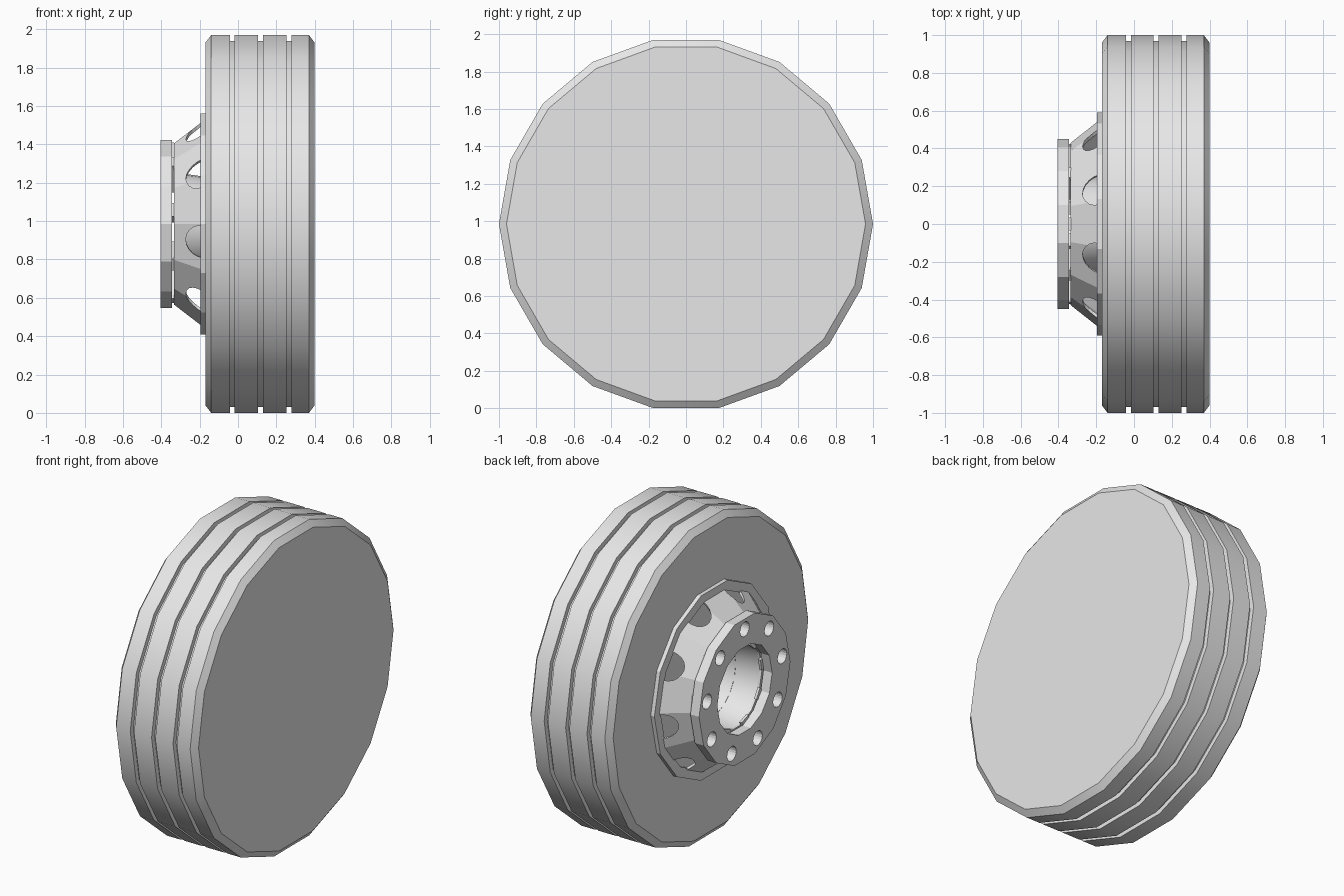
import bpy, bmesh, math
from mathutils import Matrix, Vector

cube = bpy.data.objects.get("Cube")
if cube:
    bpy.data.objects.remove(cube, do_unlink=True)

AXLE_Z = 0.985
BOLT_ANGLES = [10 + 40 * k for k in range(9)]
WINDOW_ANGLES = [30 + 40 * k for k in range(9)]

grey = bpy.data.materials.new("light_grey")
grey.use_nodes = True
grey.diffuse_color = (0.8, 0.8, 0.8, 1)
grey.node_tree.nodes["Principled BSDF"].inputs["Base Color"].default_value = (0.8, 0.8, 0.8, 1)


def polar(x, r, degrees):
    a = math.radians(degrees)
    return Vector((x, r * math.cos(a), AXLE_Z + r * math.sin(a)))


def make_object(name, bm):
    mesh = bpy.data.meshes.new(name)
    bm.to_mesh(mesh)
    bm.free()
    mesh.materials.append(grey)
    obj = bpy.data.objects.new(name, mesh)
    bpy.context.collection.objects.link(obj)
    return obj


def lathe(name, profile, sides, closed=True, caps=False):
    """Turn an (x, radius) profile about the axle."""
    bm = bmesh.new()
    rings = [[bm.verts.new(polar(x, r, 360 * i / sides)) for i in range(sides)]
             for x, r in profile]
    pairs = list(zip(rings, rings[1:]))
    if closed:
        pairs.append((rings[-1], rings[0]))
    for a, b in pairs:
        for i in range(sides):
            j = (i + 1) % sides
            bm.faces.new((a[i], a[j], b[j], b[i]))
    if caps:
        bm.faces.new(rings[0])
        bm.faces.new(rings[-1])
    if closed or caps:
        bmesh.ops.recalc_face_normals(bm, faces=bm.faces)
    return make_object(name, bm)


def smooth(obj, degrees):
    bpy.ops.object.select_all(action='DESELECT')
    obj.select_set(True)
    bpy.context.view_layer.objects.active = obj
    bpy.ops.object.shade_smooth_by_angle(angle=math.radians(degrees))


def cutters(name, placements, radius, depth):
    """One mesh of cylinders, each at a centre and along an axis."""
    bm = bmesh.new()
    for centre, axis in placements:
        turn = Vector((0, 0, 1)).rotation_difference(axis).to_matrix().to_4x4()
        bmesh.ops.create_cone(bm, cap_ends=True, segments=20, radius1=radius, radius2=radius,
                              depth=depth, matrix=Matrix.Translation(centre) @ turn)
    obj = make_object(name, bm)
    obj.hide_render = True
    return obj


def cut(obj, cutter):
    mod = obj.modifiers.new("holes", 'BOOLEAN')
    mod.operation = 'DIFFERENCE'
    mod.solver = 'EXACT'
    mod.object = cutter
    bpy.ops.object.select_all(action='DESELECT')
    bpy.context.view_layer.objects.active = obj
    obj.select_set(True)
    bpy.ops.object.modifier_apply(modifier=mod.name)


# Tyre: chamfered shoulders, three tread grooves, blind centre recess
profile = [(0.40, 0.96), (0.37, 1.0)]
for groove in (0.265, 0.117, -0.03):
    profile += [(groove + 0.013, 1.0), (groove + 0.013, 0.97),
                (groove - 0.013, 0.97), (groove - 0.013, 1.0)]
profile += [(-0.14, 1.0), (-0.17, 0.96), (-0.17, 0.246), (0.15, 0.2)]
smooth(lathe("tyre", profile, 18, closed=False, caps=True), 30)

# Hub flange, conical shell and inner sleeve
lathe("hub_flange", [(-0.165, 0.59), (-0.195, 0.59), (-0.195, 0.53), (-0.165, 0.53)], 14)
cone = lathe("hub_cone", [(-0.17, 0.56), (-0.335, 0.43), (-0.335, 0.27),
                          (-0.32, 0.27), (-0.32, 0.415), (-0.17, 0.54)], 14)
sleeve = lathe("hub_sleeve", [(-0.335, 0.27), (-0.17, 0.246)], 28, closed=False)
inward = sleeve.data.polygons[0]
if inward.normal.dot(inward.center - Vector((inward.center.x, 0, AXLE_Z))) > 0:
    sleeve.data.flip_normals()
smooth(sleeve, 30)

# Round windows through the cone
window_cutter = cutters(
    "window_cutter",
    [(polar(-0.187, 0.52, a), polar(0, 1, a) - polar(0, 0, a)) for a in WINDOW_ANGLES],
    0.085, 0.32)
cut(cone, window_cutter)
bpy.data.objects.remove(window_cutter, do_unlink=True)

# Hub cap with a ring of bolt holes
cap = lathe("hub_cap", [(-0.345, 0.45), (-0.405, 0.45), (-0.405, 0.27), (-0.345, 0.27)], 14)

# Spacer blocks holding the cap off the cone
bm = bmesh.new()
for a in BOLT_ANGLES:
    bmesh.ops.create_cube(bm, size=1, matrix=(
        Matrix.Translation(polar(-0.341, 0.335, a)) @ Matrix.Rotation(math.radians(a), 4, 'X')
        @ Matrix.Diagonal((0.016, 0.18, 0.07, 1))))
make_object("cap_spacers", bm)

bolt_cutter = cutters("bolt_cutter",
                      [(polar(-0.39, 0.375, a), Vector((1, 0, 0))) for a in BOLT_ANGLES],
                      0.045, 0.1)
cut(cap, bolt_cutter)
bpy.data.objects.remove(bolt_cutter, do_unlink=True)
